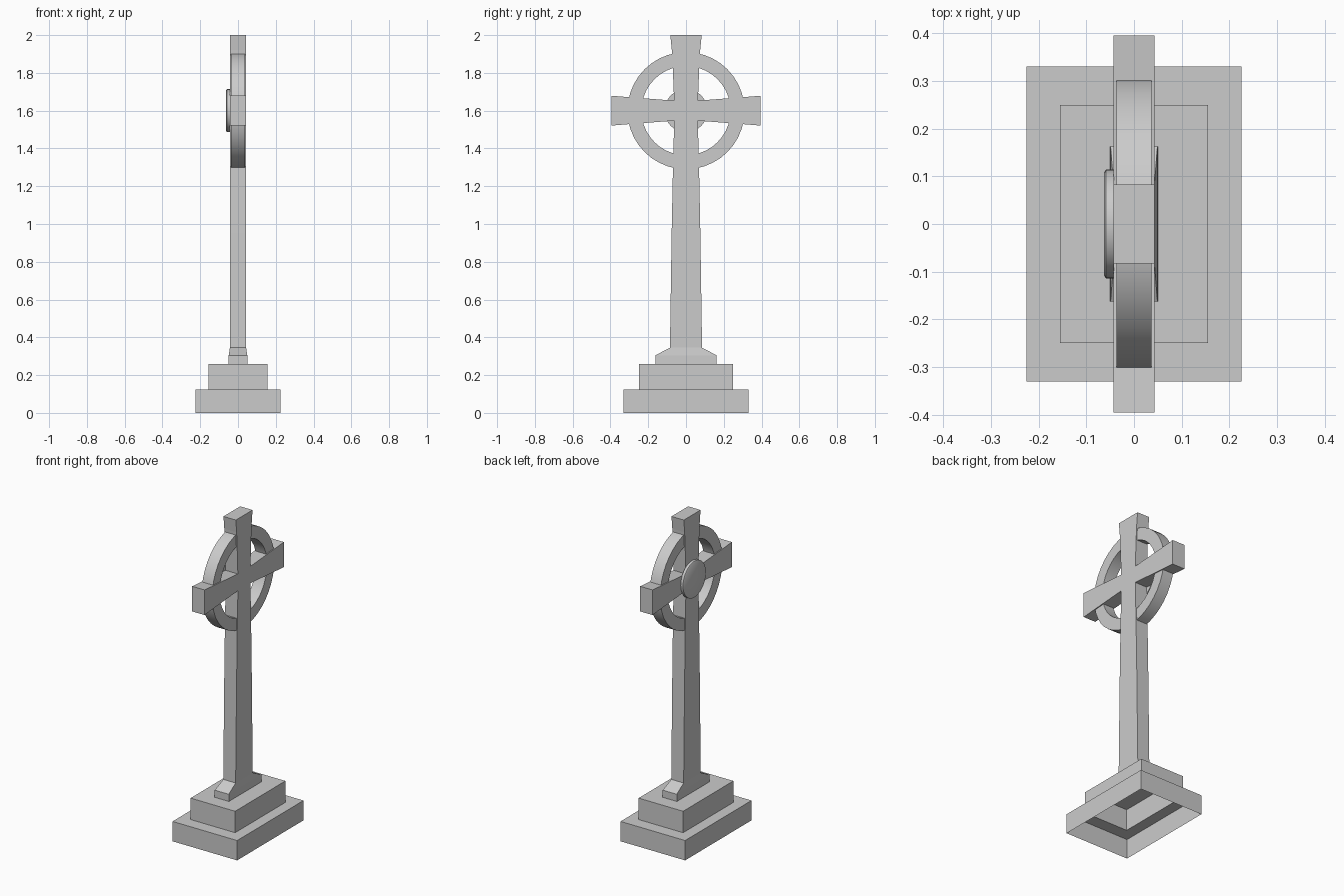
import bpy, bmesh, math

cube = bpy.data.objects.get("Cube")
if cube:
    bpy.data.objects.remove(cube, do_unlink=True)

stone = bpy.data.materials.new("grey_stone")
stone.use_nodes = True
STONE = (0.6, 0.6, 0.6, 1)
stone.diffuse_color = STONE
stone.node_tree.nodes["Principled BSDF"].inputs["Base Color"].default_value = STONE

HUB_Z = 1.6      # height of the ring and arms
HALF = 0.043     # half thickness of the cross


def finish(name, bm, smooth=None):
    bmesh.ops.recalc_face_normals(bm, faces=bm.faces)
    mesh = bpy.data.meshes.new(name)
    bm.to_mesh(mesh)
    bm.free()
    mesh.materials.append(stone)
    obj = bpy.data.objects.new(name, mesh)
    bpy.context.collection.objects.link(obj)
    if smooth:
        bpy.ops.object.select_all(action="DESELECT")
        obj.select_set(True)
        bpy.context.view_layer.objects.active = obj
        bpy.ops.object.shade_smooth_by_angle(angle=math.radians(smooth))
    return obj


def loft(name, sections, place, caps=(True, True), smooth=None):
    """Skin rectangles; each section is (distance along, half x, half width)."""
    bm = bmesh.new()
    rings = []
    for t, hx, hw in sections:
        corners = [(-hx, -hw), (hx, -hw), (hx, hw), (-hx, hw)]
        rings.append([bm.verts.new(place(t, x, w)) for x, w in corners])
    for a, b in zip(rings, rings[1:]):
        for i in range(4):
            j = (i + 1) % 4
            bm.faces.new((a[i], a[j], b[j], b[i]))
    for keep, ring in zip(caps, (rings[0], rings[-1])):
        if keep:
            bm.faces.new(ring)
    return finish(name, bm, smooth)


def lathe(name, profile, steps, smooth=30):
    """Spin (radius, x) points about the x axis through the hub."""
    bm = bmesh.new()
    verts = [bm.verts.new((x, 0, HUB_Z + r)) for r, x in profile]
    edges = [bm.edges.new((a, b)) for a, b in zip(verts, verts[1:])]
    bmesh.ops.spin(bm, geom=verts + edges, cent=(0, 0, HUB_Z), axis=(1, 0, 0),
                   angle=math.tau, steps=steps, use_duplicate=False)
    bmesh.ops.remove_doubles(bm, verts=bm.verts, dist=0.0001)
    return finish(name, bm, smooth)


def upright(t, x, w):
    return (x, w, t)


# Stepped base, hollow and open underneath
loft("stepped_base",
     [(0, 0.225, 0.33), (0.125, 0.225, 0.33),
      (0.125, 0.155, 0.25), (0.26, 0.155, 0.25)],
     upright, caps=(False, True))

# Flared foot, tapering shaft and head in one piece
loft("shaft",
     [(0.26, 0.05, 0.162), (0.305, 0.049, 0.162), (0.345, HALF, 0.085),
      (0.95, HALF, 0.076), (1.3, HALF, 0.069), (HUB_Z, HALF, 0.061),
      (1.83, HALF, 0.07), (1.92, HALF, 0.075), (2.0, HALF, 0.083)],
     upright)

# Flared side arms
for side, label in ((1, "back"), (-1, "front")):
    loft(label + "_arm",
         [(0.061, HALF, 0.053), (0.23, HALF, 0.066),
          (0.31, HALF, 0.072), (0.395, HALF, 0.079)],
         lambda t, x, w: (x, side * t, HUB_Z + w),
         caps=(False, True))

# Wheel ring, slightly thinner than the cross
lathe("wheel_ring",
      [(0.31, -0.037), (0.31, 0.037), (0.236, 0.037),
       (0.236, -0.037), (0.31, -0.037)], 40)

# Round boss on one face
lathe("centre_boss",
      [(0, -0.063), (0.107, -0.063), (0.114, -0.059),
       (0.114, -0.042), (0, -0.042)], 32)
